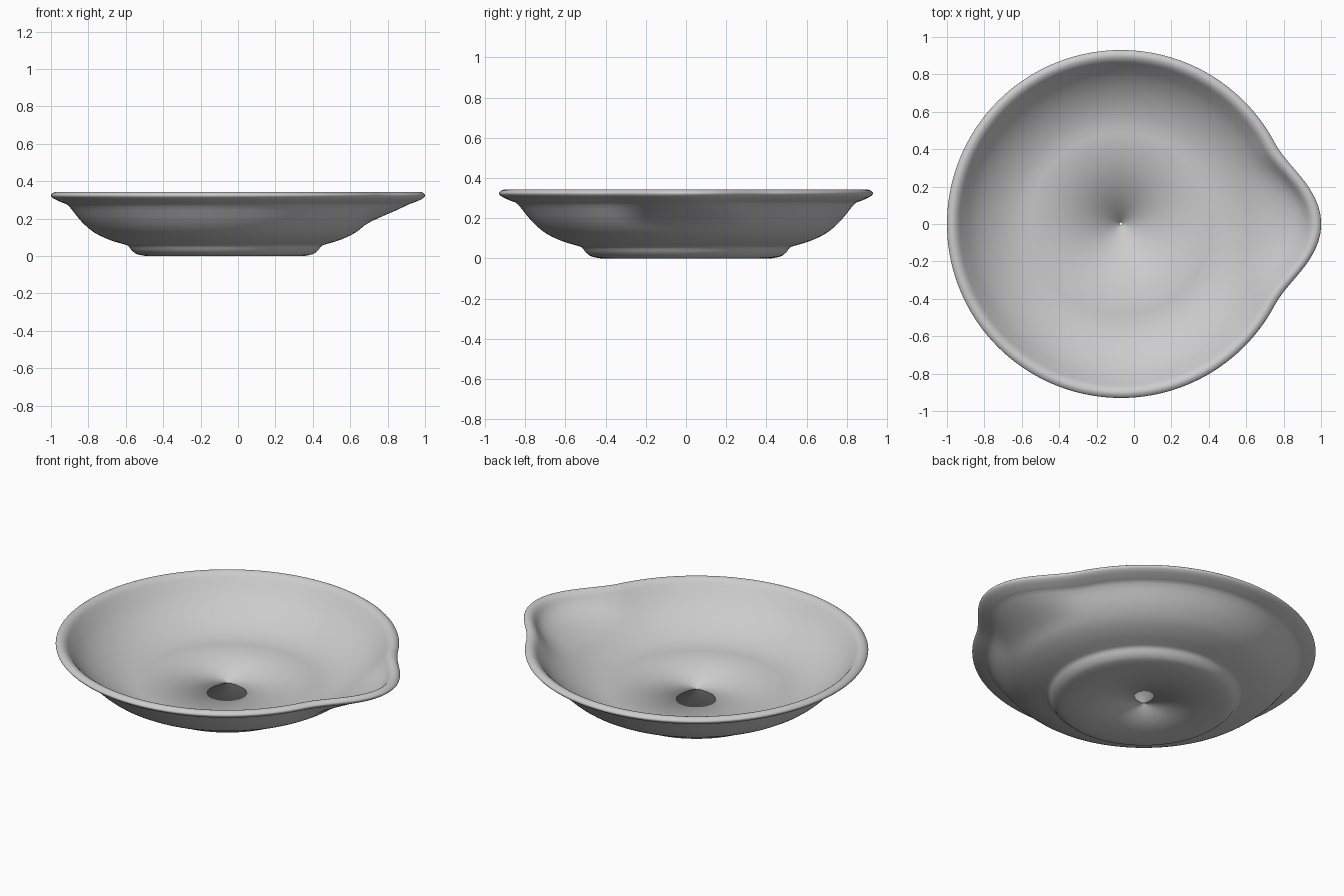
import bpy, bmesh, math
from mathutils import Vector

if "Cube" in bpy.data.objects:
    bpy.data.objects.remove(bpy.data.objects["Cube"])

CX = -0.07          # axis of the round bowl
SEG = 144
HOLE = 0.008        # pin hole left on the axis

# half profile (radius, height): underside, rolled lip, inside
PROFILE = [(0.42, 0.0), (0.47, 0.010), (0.498, 0.030), (0.518, 0.055),
           (0.55, 0.066), (0.62, 0.088), (0.70, 0.127), (0.77, 0.188),
           (0.835, 0.268), (0.87, 0.286), (0.91, 0.304), (0.929, 0.320),
           (0.925, 0.333), (0.903, 0.343), (0.875, 0.331), (0.845, 0.295),
           (0.79, 0.232), (0.72, 0.175), (0.64, 0.130), (0.56, 0.102),
           (0.49, 0.092)]


def smooth_path(points, steps=3):
    """Catmull-Rom resampling of the profile."""
    p = [Vector(q) for q in points]
    p = [p[0]] + p + [p[-1]]
    out = []
    for i in range(1, len(p) - 2):
        a, b, c, d = p[i - 1:i + 3]
        for k in range(steps):
            t = k / steps
            out.append(0.5 * (2 * b + (c - a) * t + (2 * a - 5 * b + 4 * c - d) * t * t
                              + (3 * b - a - 3 * c + d) * t ** 3))
    return out + [p[-1]]


def spout(angle, z):
    """Extra radius that pulls the lip out into a pouring spout at +x."""
    a = abs((math.degrees(angle) + 180) % 360 - 180) / 28
    if a >= 1:
        return 0.0
    h = min(max((z - 0.16) / 0.13, 0), 1)
    h = h * h * (3 - 2 * h)
    return 0.141 * h * 0.5 * (1 + math.cos(math.pi * a))


# flat base and floor both run in to the pin hole
path = [Vector((HOLE, 0.0))] + smooth_path(PROFILE) + [Vector((HOLE, 0.09))]

bm = bmesh.new()
rings = []
for r, z in path:
    z = max(z, 0.0)
    ring = []
    for s in range(SEG):
        a = 2 * math.pi * s / SEG
        rr = r + spout(a, z)
        ring.append(bm.verts.new((CX + rr * math.cos(a), rr * math.sin(a), z)))
    rings.append(ring)

# skin consecutive rings, closing the loop through the pin hole wall
for i, lower in enumerate(rings):
    upper = rings[(i + 1) % len(rings)]
    for s in range(SEG):
        t = (s + 1) % SEG
        f = bm.faces.new((lower[s], lower[t], upper[t], upper[s]))
        f.smooth = True
bmesh.ops.recalc_face_normals(bm, faces=bm.faces)

mesh = bpy.data.meshes.new("spouted_bowl")
bm.to_mesh(mesh)
bm.free()
bowl = bpy.data.objects.new("spouted_bowl", mesh)
bpy.context.collection.objects.link(bowl)
